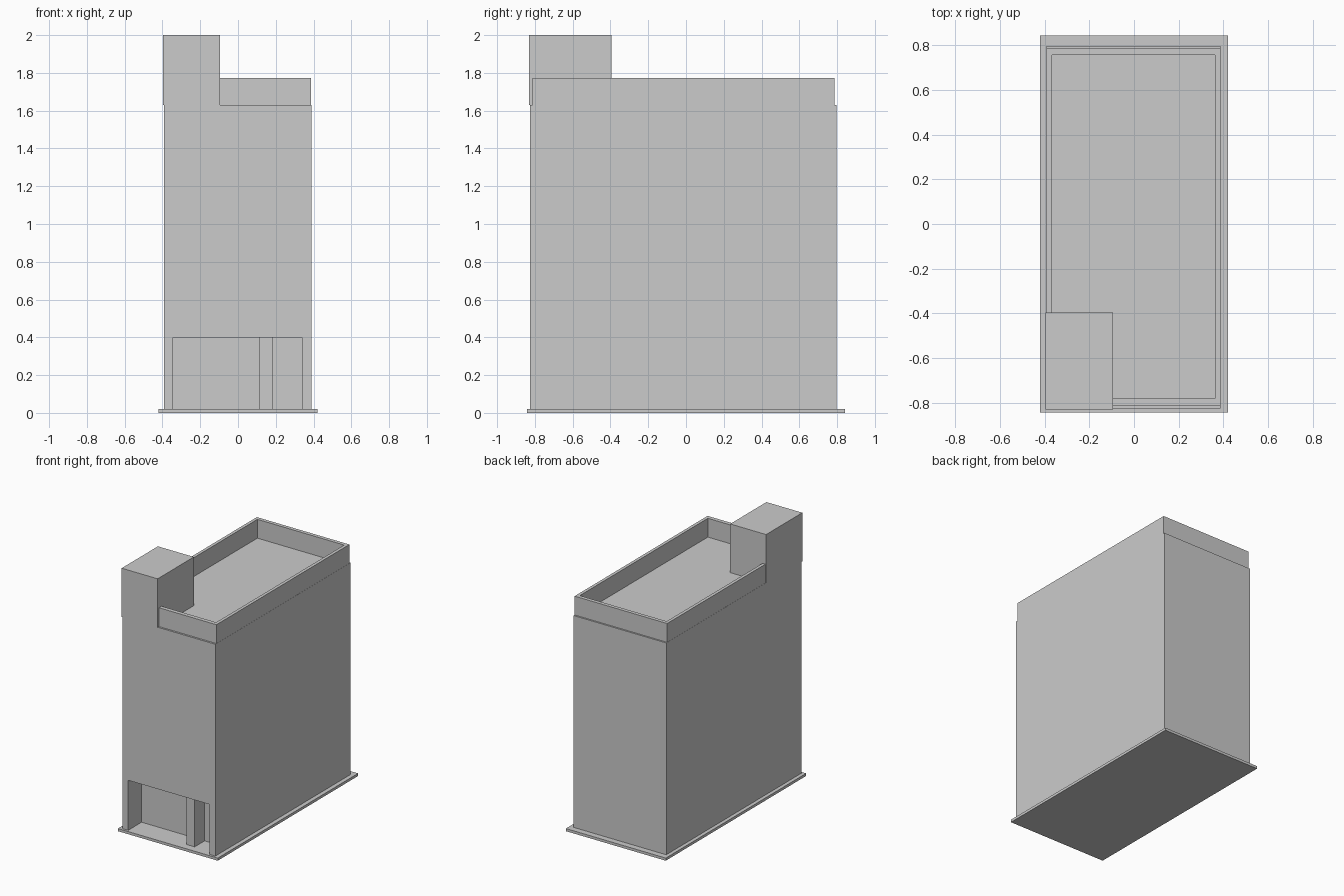
import bpy
import bmesh

if "Cube" in bpy.data.objects:
    bpy.data.objects.remove(bpy.data.objects["Cube"])


def box(name, x0, x1, y0, y1, z0, z1):
    """Axis-aligned box from its limits."""
    bm = bmesh.new()
    bmesh.ops.create_cube(bm, size=1)
    for v in bm.verts:
        v.co.x = x1 if v.co.x > 0 else x0
        v.co.y = y1 if v.co.y > 0 else y0
        v.co.z = z1 if v.co.z > 0 else z0
    me = bpy.data.meshes.new(name)
    bm.to_mesh(me)
    bm.free()
    ob = bpy.data.objects.new(name, me)
    bpy.context.collection.objects.link(ob)
    return ob


def cut(target, cutter):
    """Subtract the cutter, apply, and delete it."""
    cutter.hide_render = True
    mod = target.modifiers.new("cut", "BOOLEAN")
    mod.operation = "DIFFERENCE"
    mod.solver = "EXACT"
    mod.object = cutter
    bpy.context.view_layer.objects.active = target
    bpy.ops.object.modifier_apply(modifier=mod.name)
    bpy.data.objects.remove(cutter)


# Ground slab
box("base_slab", -0.42, 0.42, -0.843, 0.843, 0, 0.02)

# Ground floor with the recessed entrance
ground = box("ground_floor", -0.392, 0.388, -0.826, 0.797, 0.02, 0.5)
cut(ground, box("entrance_cutter", -0.345, 0.34, -1.0, -0.665, 0.0, 0.4))

# Pillar inside the entrance
box("entrance_pillar", 0.115, 0.185, -0.785, -0.665, 0.02, 0.4)

# Upper storeys
box("upper_floors", -0.392, 0.388, -0.826, 0.797, 0.5, 1.63)

# Roof parapet, a ring around the flat roof
parapet = box("roof_parapet", -0.391, 0.387, -0.812, 0.785, 1.63, 1.773)
cut(parapet, box("roof_cutter", -0.367, 0.363, -0.781, 0.757, 1.5, 1.9))

# Stair tower on the front left corner
box("stair_tower", -0.397, -0.095, -0.83, -0.395, 1.63, 2.0)
